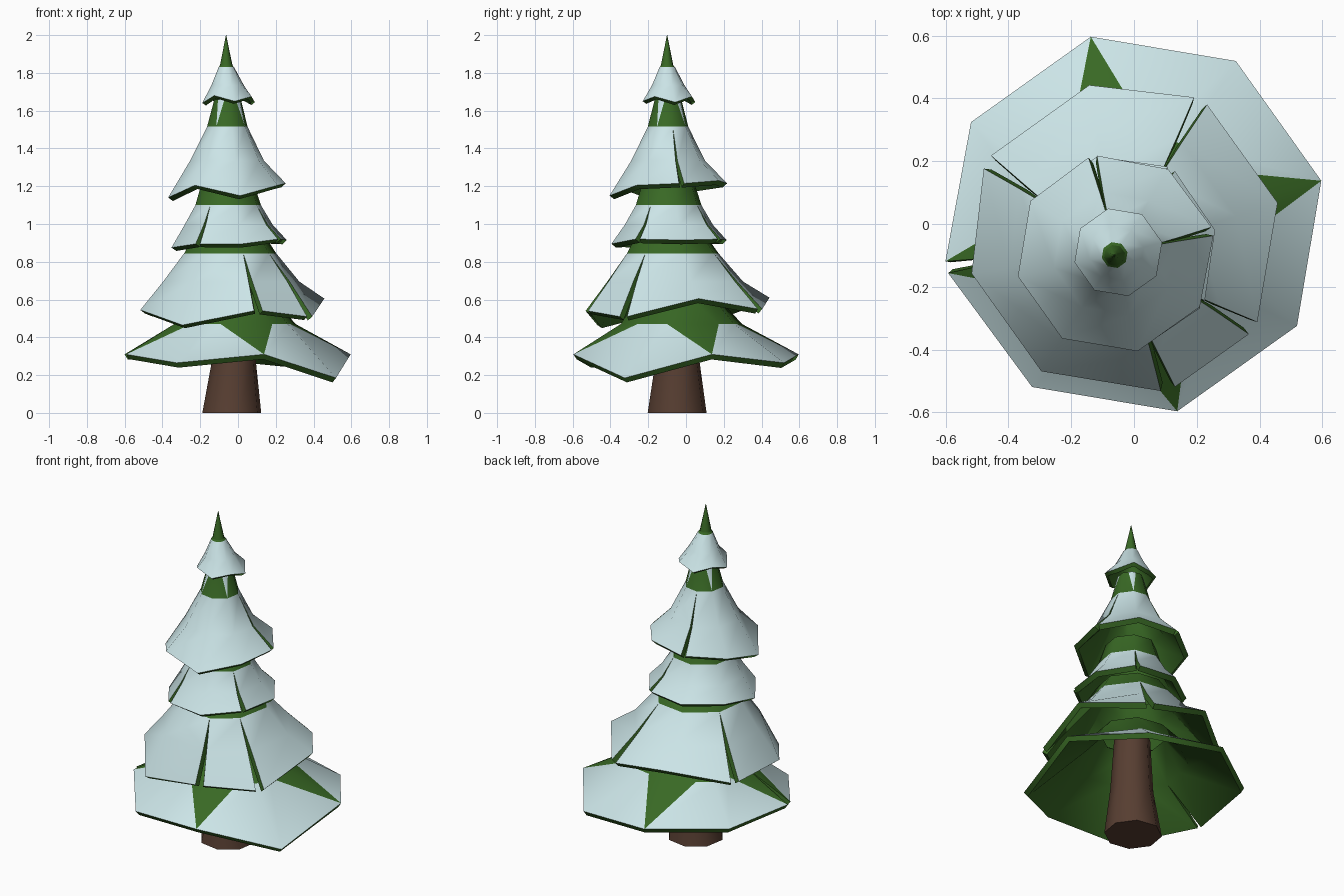
import bpy, bmesh, math
from mathutils import Vector

if "Cube" in bpy.data.objects:
    bpy.data.objects.remove(bpy.data.objects["Cube"])


def material(name, rgb):
    m = bpy.data.materials.new(name)
    m.diffuse_color = (*rgb, 1)
    m.use_nodes = True
    m.node_tree.nodes["Principled BSDF"].inputs["Base Color"].default_value = m.diffuse_color
    return m


SNOW = material("snow", (0.60, 0.78, 0.80))
GREEN = material("needle_green", (0.04, 0.14, 0.018))
BARK = material("bark_brown", (0.095, 0.048, 0.031))


def make_object(name, bm, mats):
    me = bpy.data.meshes.new(name)
    bm.to_mesh(me)
    bm.free()
    for m in mats:
        me.materials.append(m)
    ob = bpy.data.objects.new(name, me)
    bpy.context.collection.objects.link(ob)
    bpy.ops.object.select_all(action='DESELECT')
    bpy.context.view_layer.objects.active = ob
    ob.select_set(True)
    return ob


def smooth(angle):
    bpy.ops.object.shade_smooth_by_angle(angle=math.radians(angle))


def polar(c, ang, r, z):
    a = math.radians(ang)
    return Vector((c[0] + r * math.cos(a), c[1] + r * math.sin(a), z))


def tier(name, c0, c1, rim_r, rim_z, rings, start=13, slits=None, bend=None,
         slit_w=(1, 0.6, 0, 0), patches=False, wedges=False, thick=0.032):
    """Octagonal skirt: drooping rim, then rings (radius, z); the last band is
    bare green. Slits {corner: half angle} cut the skirt at a corner."""
    slits, bend = slits or {}, bend or {}
    n = len(rim_z)
    bm = bmesh.new()
    top = rings[-1][1]
    low = sum(rim_z) / n

    def point(k, i, side):
        r, z = (rim_r, rim_z[i]) if k == 0 else rings[k - 1]
        t = max(0, min(1, (z - low) / (top - low))) if k else 0
        c = [a + (b - a) * t for a, b in zip(c0, c1)]
        ang = start + 360 / n * i + bend.get(i, 0) + side * slits.get(i, 0) * slit_w[k]
        return polar(c, ang, r, z)

    def face(pts, green):
        bm.faces.new([bm.verts.new(p) for p in pts]).material_index = int(green)

    for i in range(n):
        j = (i + 1) % n
        for k in range(len(rings)):
            a, b = point(k, i, 1), point(k, j, -1)
            c, d = point(k + 1, j, -1), point(k + 1, i, 1)
            last = k == len(rings) - 1
            f = 0.6 if i % 2 == 0 else 0.4
            if (patches and k == 0) or (wedges and last):
                # bare triangles fan up from even corners (patches),
                # or snow wedges fan up from odd corners (wedges)
                m = d.lerp(c, f)
                if (i % 2 == 0) == patches:
                    face((a, m, d), patches)
                    face((a, b, c, m), not patches)
                else:
                    face((b, c, m), patches)
                    face((a, b, m, d), not patches)
            elif patches and k == 1:
                face((a, a.lerp(b, f), b, c, d), True)
            else:
                face((a, b, c, d), last or patches)
    bmesh.ops.remove_doubles(bm, verts=bm.verts, dist=0.0005)
    ob = make_object(name, bm, (SNOW, GREEN))
    # green underside and hem
    s = ob.modifiers.new("thickness", 'SOLIDIFY')
    s.thickness = thick
    s.offset = -1
    s.material_offset = 1
    s.material_offset_rim = 1
    bpy.ops.object.modifier_apply(modifier=s.name)
    smooth(55)


def stack(name, rings, n, mat, angle, start=13):
    """Closed column from rings (x, y, radius, z)."""
    bm = bmesh.new()
    loops = [[bm.verts.new(polar((x, y), start + 360 / n * i, r, z)) for i in range(n)]
             for x, y, r, z in rings]
    for lo, hi in zip(loops, loops[1:]):
        for i in range(n):
            j = (i + 1) % n
            bm.faces.new((lo[i], lo[j], hi[j], hi[i]))
    bm.faces.new(loops[0][::-1])
    bm.faces.new(loops[-1])
    make_object(name, bm, (mat,))
    smooth(angle)


# trunk
stack("trunk", [(-0.033, -0.047, 0.16, 0), (-0.022, -0.045, 0.12, 0.27),
                (-0.025, -0.045, 0.10, 0.60)], 8, BARK, 50)

# branch tiers, bottom to top
tier("bottom_tier", (0, 0), (-0.03, -0.045), 0.612,
     [0.31, 0.265, 0.31, 0.31, 0.31, 0.265, 0.31, 0.185],
     [(0.33, 0.47), (0.2, 0.63)], slits={4: 1.8},
     slit_w=(1, 0, 0), patches=True)
tier("second_tier", (-0.03, -0.045), (-0.045, -0.08), 0.5,
     [0.605, 0.55, 0.61, 0.53, 0.545, 0.465, 0.54, 0.51],
     [(0.37, 0.695), (0.25, 0.845), (0.19, 0.94)], start=13,
     slits={1: 2.7, 3: 2.7, 6: 2.7, 7: 2.7}, bend={1: 3, 3: 3, 6: 3, 7: -3})
tier("third_tier", (-0.047, -0.09), (-0.055, -0.093), 0.313,
     [0.915, 0.92, 0.915, 0.915, 0.875, 0.895, 0.895, 0.92],
     [(0.24, 0.995), (0.178, 1.1), (0.14, 1.22)],
     slits={1: 2.5, 5: 2.5, 7: 2.5})
tier("fourth_tier", (-0.06, -0.095), (-0.055, -0.095), 0.318,
     [1.215, 1.23, 1.215, 1.195, 1.14, 1.205, 1.15, 1.205],
     [(0.2, 1.335), (0.11, 1.515), (0.072, 1.66)],
     slits={0: 2.5, 2: 2.5}, wedges=True)
tier("top_tier", (-0.05, -0.09), (-0.063, -0.1), 0.143,
     [1.645, 1.675, 1.645, 1.675, 1.64, 1.68, 1.65, 1.675],
     [(0.088, 1.735), (0.042, 1.83), (0.025, 1.85)], start=13, thick=0.024)

# bare leader at the tip
stack("tip", [(-0.061, -0.099, 0.04, 1.80), (-0.062, -0.1, 0.034, 1.84),
              (-0.063, -0.1, 0.013, 1.94), (-0.063, -0.1, 0.001, 2.0)], 8, GREEN, 50)
